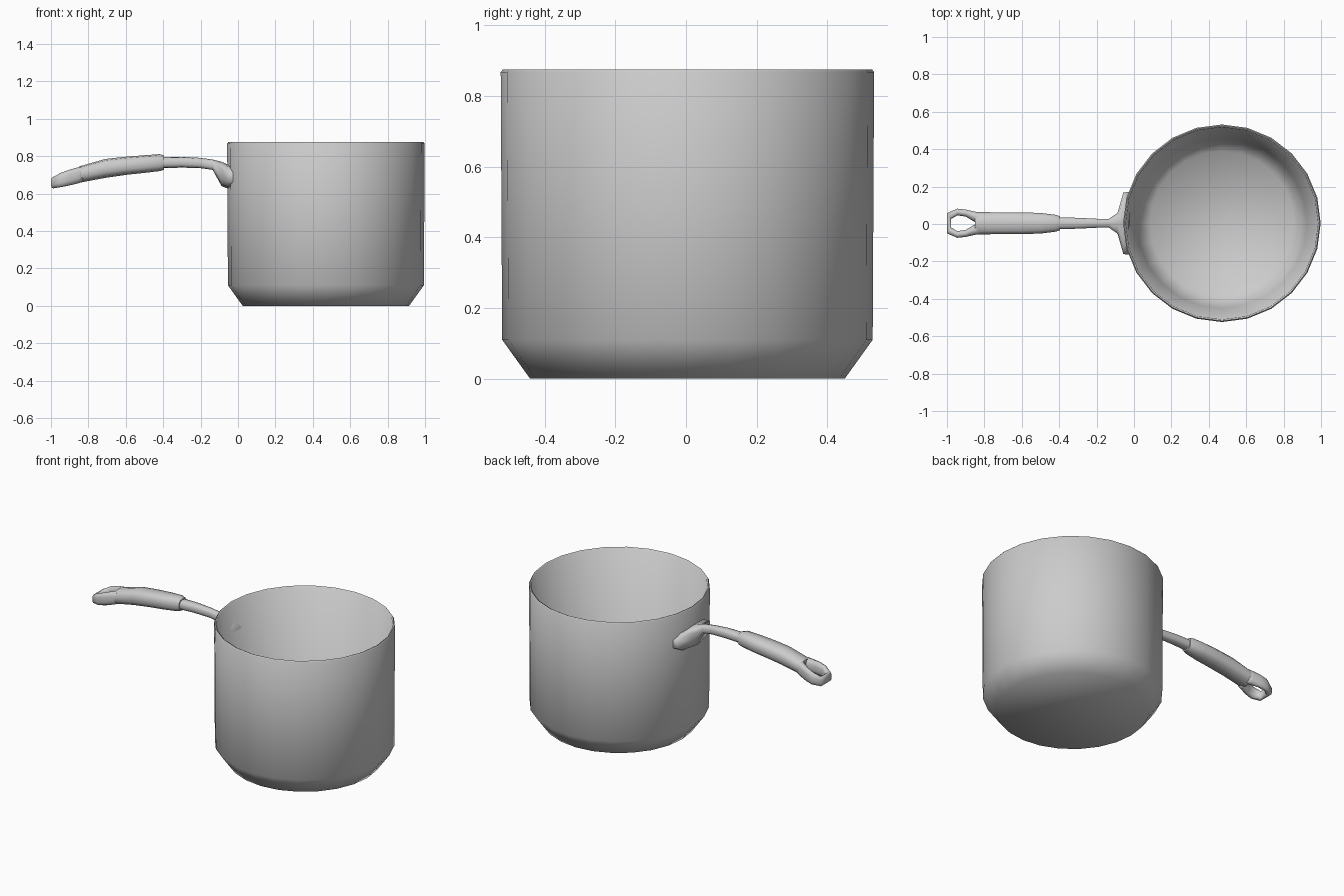
import bpy, bmesh, math
from mathutils import Vector

cube = bpy.data.objects.get("Cube")
if cube:
    bpy.data.objects.remove(cube, do_unlink=True)

metal = bpy.data.materials.new("grey metal")
metal.use_nodes = True
colour = (0.6, 0.6, 0.6, 1)
metal.diffuse_color = colour
metal.node_tree.nodes["Principled BSDF"].inputs["Base Color"].default_value = colour

MID_X, MID_Y = 0.47, 0.004


def loft(name, rings, smooth_angle):
    """Skin a list of closed rings and cap both ends."""
    bm = bmesh.new()
    loops = [[bm.verts.new(p) for p in ring] for ring in rings]
    n = len(loops[0])
    for a, b in zip(loops, loops[1:]):
        for i in range(n):
            j = (i + 1) % n
            bm.faces.new((a[i], a[j], b[j], b[i]))
    bm.faces.new(loops[0])
    bm.faces.new(loops[-1])
    bmesh.ops.recalc_face_normals(bm, faces=bm.faces)
    mesh = bpy.data.meshes.new(name)
    bm.to_mesh(mesh)
    bm.free()
    mesh.materials.append(metal)
    obj = bpy.data.objects.new(name, mesh)
    bpy.context.collection.objects.link(obj)
    bpy.ops.object.select_all(action='DESELECT')
    obj.select_set(True)
    bpy.context.view_layer.objects.active = obj
    bpy.ops.object.shade_smooth_by_angle(angle=math.radians(smooth_angle))


def circle(radius, z, sides=24):
    return [Vector((MID_X + radius * math.cos(2 * math.pi * i / sides),
                    MID_Y + radius * math.sin(2 * math.pi * i / sides), z))
            for i in range(sides)]


def span(inner, outer, low, high, sides=10):
    """Rounded upright cross-section between two points in plan."""
    inner, outer = Vector(inner), Vector(outer)
    ring = []
    for i in range(sides):
        a = 2 * math.pi * (i + 0.5) / sides
        c, s = math.cos(a), math.sin(a)
        c = math.copysign(abs(c / math.cos(math.pi / sides)) ** 0.75, c)
        s = math.copysign(abs(s) ** 0.75, s)
        p = (inner + outer) / 2 + (outer - inner) / 2 * c
        ring.append(Vector((p.x, MID_Y + p.y,
                            (low + high) / 2 + (high - low) / 2 * s)))
    return ring


def section(x, half_width, low, high):
    return span((x, -half_width), (x, half_width), low, high)


# Pot: outside wall, chamfered rim, tapering inside wall and floor
pot_profile = [(0.445, 0), (0.524, 0.11), (0.528, 0.867), (0.522, 0.875),
               (0.514, 0.871), (0.455, 0.13), (0.385, 0.04)]
loft("pot", [circle(r, z) for r, z in pot_profile], 80)

# Grip
grip_stations = [(-0.85, 0.06, 0.658, 0.745), (-0.71, 0.058, 0.684, 0.785),
                 (-0.6, 0.058, 0.7, 0.797), (-0.5, 0.055, 0.711, 0.805),
                 (-0.42, 0.045, 0.72, 0.811), (-0.395, 0.038, 0.727, 0.803)]
loft("grip", [section(*s) for s in grip_stations], 50)

# Hanging loop: inner x, inner y, outer x, outer y, low, high on one side
half_loop = [(-0.83, 0.002, -0.83, 0.058, 0.664, 0.745),
             (-0.85, 0.006, -0.85, 0.062, 0.656, 0.742),
             (-0.9, 0.036, -0.9, 0.073, 0.644, 0.728),
             (-0.945, 0.042, -0.945, 0.078, 0.635, 0.712),
             (-0.978, 0.022, -1.0, 0.054, 0.628, 0.688)]
loop_rings = [span((ix, iy), (ox, oy), low, high)
              for ix, iy, ox, oy, low, high in half_loop]
loop_rings += [span((ix, -iy), (ox, -oy), low, high)
               for ix, iy, ox, oy, low, high in reversed(half_loop)]
loft("hanging_loop", loop_rings, 80)

# Slim neck flaring into a mounting pad whose end hugs the pot wall
neck_stations = [(-0.42, 0.032, 0.735, 0.795), (-0.3, 0.029, 0.739, 0.797),
                 (-0.2, 0.024, 0.736, 0.791), (-0.135, 0.023, 0.727, 0.782),
                 (-0.088, 0.055, 0.64, 0.77), (-0.057, 0.165, 0.628, 0.757)]
neck_rings = [section(*s) for s in neck_stations]
pad_end = section(0, 0.168, 0.628, 0.747)
for p in pad_end:
    p.x = MID_X - math.sqrt(0.514 ** 2 - (p.y - MID_Y) ** 2)
loft("neck", neck_rings + [pad_end], 80)
